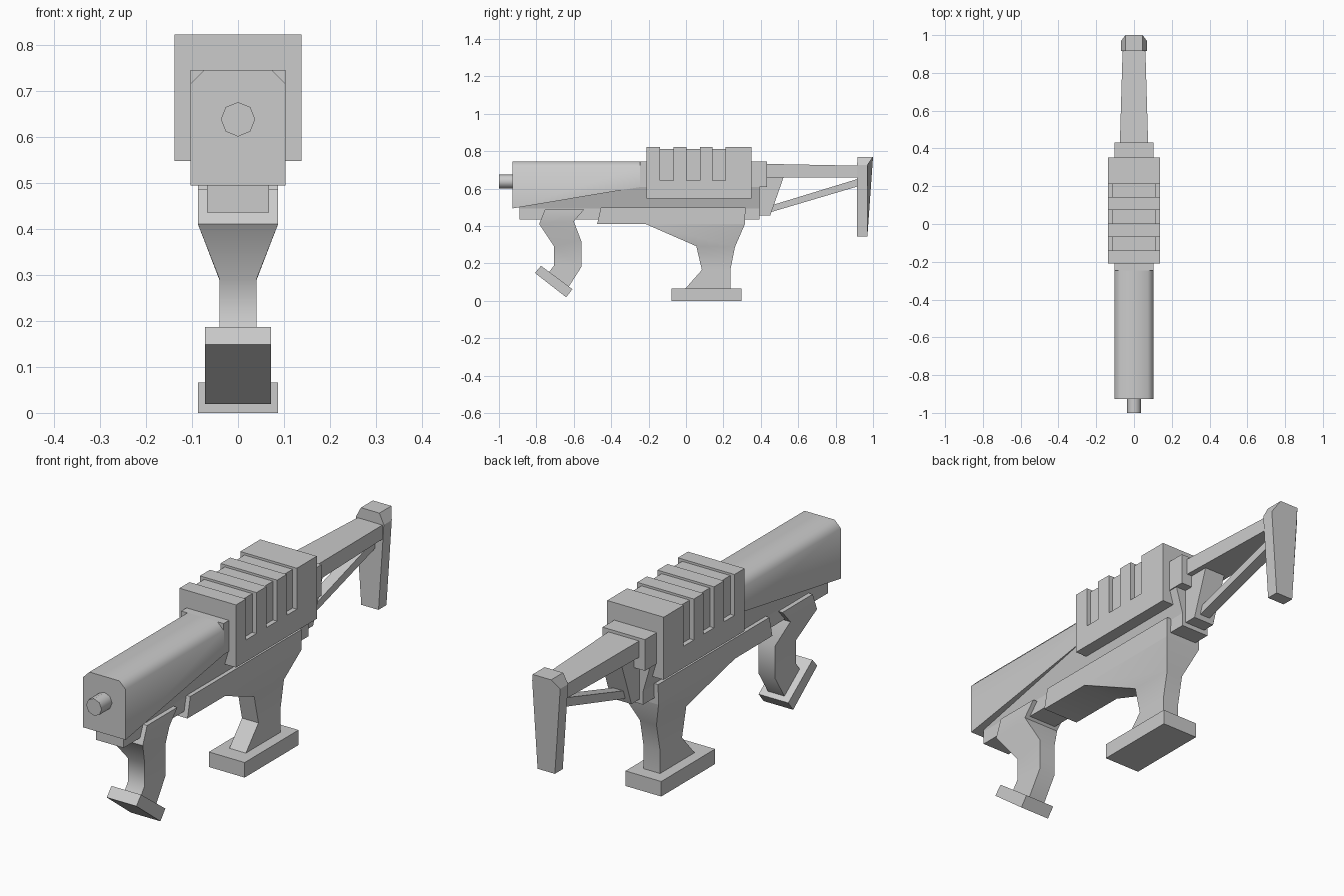
import bpy, bmesh, math

if "Cube" in bpy.data.objects:
    bpy.data.objects.remove(bpy.data.objects["Cube"])


def loft(name, rings, smooth=0):
    """Skin a list of equal-length vertex rings and cap both ends."""
    bm = bmesh.new()
    loops = [[bm.verts.new(p) for p in r] for r in rings]
    n = len(rings[0])
    for a, b in zip(loops, loops[1:]):
        for i in range(n):
            j = (i + 1) % n
            bm.faces.new((a[i], a[j], b[j], b[i]))
    bm.faces.new(loops[0])
    bm.faces.new(loops[-1])
    bmesh.ops.recalc_face_normals(bm, faces=bm.faces)
    me = bpy.data.meshes.new(name)
    bm.to_mesh(me)
    bm.free()
    ob = bpy.data.objects.new(name, me)
    bpy.context.collection.objects.link(ob)
    if smooth:
        bpy.ops.object.select_all(action='DESELECT')
        ob.select_set(True)
        bpy.context.view_layer.objects.active = ob
        bpy.ops.object.shade_smooth_by_angle(angle=math.radians(smooth))
    return ob


def side(name, yz, w):
    """Side profile (y, z) extruded to half width w on both sides."""
    return loft(name, [[(x, y, z) for y, z in yz] for x in (-w, w)])


def box(name, w, y0, y1, z0, z1):
    return side(name, [(y0, z0), (y1, z0), (y1, z1), (y0, z1)], w)


def grip(name, rows):
    """Loft downwards; each row is front (y, z), back (y, z), half width."""
    return loft(name, [[(-w, *f), (w, *f), (w, *b), (-w, *b)]
                       for f, b, w in rows], 50)


# muzzle
loft("muzzle", [[(0.0375 * math.cos(i * math.pi / 4), y,
                  0.638 + 0.0375 * math.sin(i * math.pi / 4)) for i in range(8)]
                for y in (-1.0, -0.9)], 50)

# barrel shroud with chamfered top and rising underside, plus square collar
loft("barrel_shroud", [[(-0.103, y, zb), (0.103, y, zb), (0.103, y, 0.715),
                        (0.073, y, 0.745), (-0.073, y, 0.745), (-0.103, y, 0.715)]
                       for y, zb in ((-0.927, 0.494), (-0.245, 0.608))], 50)
box("shroud_collar", 0.103, -0.247, -0.2, 0.608, 0.745)

# lower frame, flaring out under the shroud
loft("lower_frame", [[(-0.067, y, 0.435), (0.067, y, 0.435), (0.067, y, 0.494),
                      (0.1, y, 0.607), (-0.1, y, 0.607), (-0.067, y, 0.494)]
                     for y in (-0.89, 0.393)])

# receiver: core, lower band and four raised ribs
box("receiver_core", 0.117, -0.2, 0.34, 0.56, 0.812)
box("receiver_band", 0.1375, -0.21, 0.351, 0.547, 0.642)
for i, (y0, y1) in enumerate([(-0.21, -0.14), (-0.068, 0.002),
                              (0.075, 0.142), (0.212, 0.351)]):
    box(f"receiver_rib_{i + 1}", 0.1375, y0, y1, 0.642, 0.822)

# rear mount and slanted rear bracket
box("rear_mount", 0.103, 0.34, 0.432, 0.608, 0.745)
side("rear_bracket", [(0.37, 0.455), (0.45, 0.455), (0.525, 0.67), (0.37, 0.67)], 0.05)

# stock beam, brace and butt plate
loft("stock_beam", [[(-w, y, 0.66), (w, y, 0.66), (w, y, zt), (-w, y, zt)]
                    for y, w, zt in ((0.42, 0.075, 0.732), (0.93, 0.06, 0.722))])
side("stock_brace", [(0.44, 0.47), (0.93, 0.615), (0.93, 0.655), (0.44, 0.505)], 0.025)
butt = [(0.042, 0.345), (0.068, 0.725), (0.045, 0.77)]
outline = butt + [(-x, z) for x, z in reversed(butt)]
loft("butt_plate", [[(x, y + (flare if z > 0.75 else 0), z) for x, z in outline]
                    for y, flare in ((0.915, 0.002), (0.97, 0.03))])

# main grip and its foot
grip("main_grip", [((-0.455, 0.5), (0.318, 0.5), 0.087),
                   ((-0.475, 0.411), (0.315, 0.411), 0.087),
                   ((-0.215, 0.41), (0.315, 0.41), 0.087),
                   ((0.055, 0.292), (0.262, 0.288), 0.04),
                   ((0.085, 0.165), (0.237, 0.165), 0.04),
                   ((-0.008, 0.06), (0.237, 0.06), 0.04)])
box("main_grip_foot", 0.087, -0.078, 0.296, 0.0, 0.066)

# front grip and its tilted foot
grip("front_grip", [((-0.755, 0.487), (-0.545, 0.487), 0.087),
                    ((-0.785, 0.41), (-0.6, 0.425), 0.087),
                    ((-0.705, 0.29), (-0.56, 0.32), 0.04),
                    ((-0.705, 0.19), (-0.56, 0.18), 0.04),
                    ((-0.735, 0.15), (-0.63, 0.07), 0.04)])
side("front_grip_foot", [(-0.775, 0.187), (-0.607, 0.062),
                         (-0.641, 0.019), (-0.808, 0.149)], 0.072)
